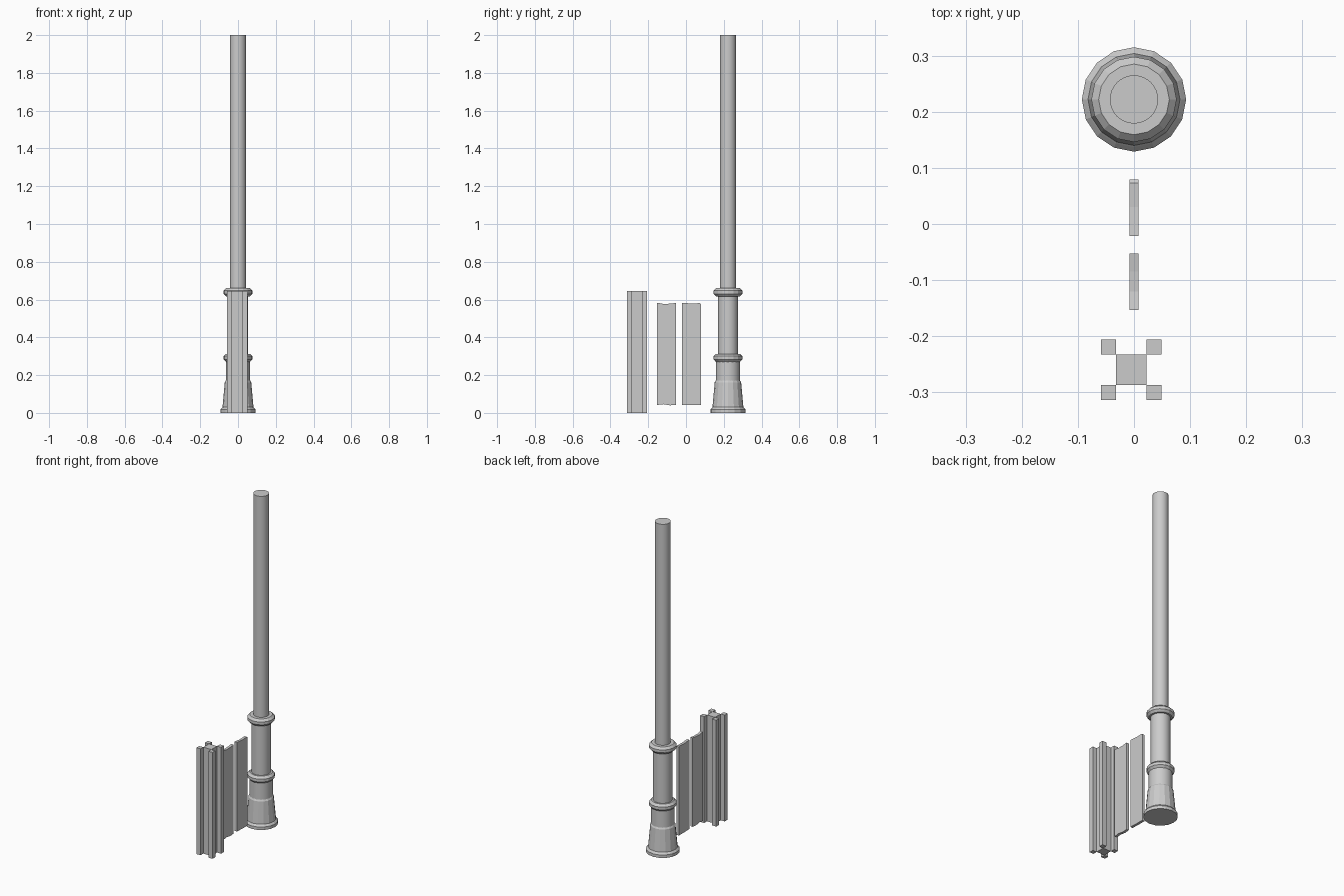
import bpy, bmesh, math

if "Cube" in bpy.data.objects:
    bpy.data.objects.remove(bpy.data.objects["Cube"])

POST_Y = 0.222


def make_object(name, bm):
    bmesh.ops.recalc_face_normals(bm, faces=bm.faces[:])
    mesh = bpy.data.meshes.new(name)
    bm.to_mesh(mesh)
    bm.free()
    obj = bpy.data.objects.new(name, mesh)
    bpy.context.collection.objects.link(obj)
    return obj


def lathe(name, profile, sides, smooth=False):
    """Closed turned part from (radius, z) points, around the post axis."""
    bm = bmesh.new()
    rings = []
    for r, z in profile:
        rings.append([bm.verts.new((r * math.sin(2 * math.pi * i / sides),
                                    POST_Y + r * math.cos(2 * math.pi * i / sides), z))
                      for i in range(sides)])
    for a, b in zip(rings, rings[1:]):
        for i in range(sides):
            j = (i + 1) % sides
            bm.faces.new((a[i], a[j], b[j], b[i]))
    bm.faces.new(rings[0])
    bm.faces.new(rings[-1])
    obj = make_object(name, bm)
    if smooth:
        bpy.context.view_layer.objects.active = obj
        obj.select_set(True)
        bpy.ops.object.shade_smooth_by_angle(angle=math.radians(30))
        obj.select_set(False)
    return obj


def extrude_outline(name, outline, depth):
    """Solid from 3D outline points pushed along a depth vector."""
    bm = bmesh.new()
    face = bm.faces.new([bm.verts.new(p) for p in outline])
    new = bmesh.ops.extrude_face_region(bm, geom=[face], use_keep_orig=True)["geom"]
    bmesh.ops.translate(bm, vec=depth,
                        verts=[v for v in new if isinstance(v, bmesh.types.BMVert)])
    return make_object(name, bm)


# Round metal post: flared foot, two collars, sleeves and long pole
lathe("post_foot", [(0.093, 0), (0.093, 0.018), (0.085, 0.027), (0.082, 0.03),
                    (0.070, 0.162), (0.064, 0.172)], 16)
lathe("lower_sleeve", [(0.064, 0.165), (0.064, 0.28)], 32, True)
lathe("upper_sleeve", [(0.053, 0.28), (0.053, 0.63)], 32, True)
lathe("pole", [(0.043, 0.63), (0.043, 2.0)], 32, True)
for name, z in (("lower_collar", 0.27), ("upper_collar", 0.617)):
    lathe(name, [(0.064, z), (0.076, z + 0.013), (0.076, z + 0.030),
                 (0.063, z + 0.043)], 16)

# Square wooden post with four corner strips, grooves left between them
def upright(name, cx, cy, size, height=0.645):
    h = size / 2
    extrude_outline(name, [(cx - h, cy - h, 0), (cx + h, cy - h, 0),
                           (cx + h, cy + h, 0), (cx - h, cy + h, 0)], (0, 0, height))


CX, CY = -0.005, -0.2595
upright("grooved_post_core", CX, CY, 0.054)
for sx in (-1, 1):
    for sy in (-1, 1):
        upright("grooved_post_strip", CX + sx * 0.0405, CY + sy * 0.0405, 0.027)

# Two fence planks with slightly uneven ends, as (y, z) outlines
planks = {
    "plank_front": [(-0.153, 0.042), (-0.12, 0.046), (-0.085, 0.040), (-0.053, 0.043),
                    (-0.053, 0.582), (-0.085, 0.578), (-0.12, 0.577), (-0.153, 0.583)],
    "plank_back": [(-0.021, 0.043), (0.03, 0.041), (0.079, 0.041),
                   (0.079, 0.577), (0.073, 0.581), (0.03, 0.579), (-0.021, 0.583)],
}
for name, outline in planks.items():
    extrude_outline(name, [(-0.008, y, z) for y, z in outline], (0.016, 0, 0))
